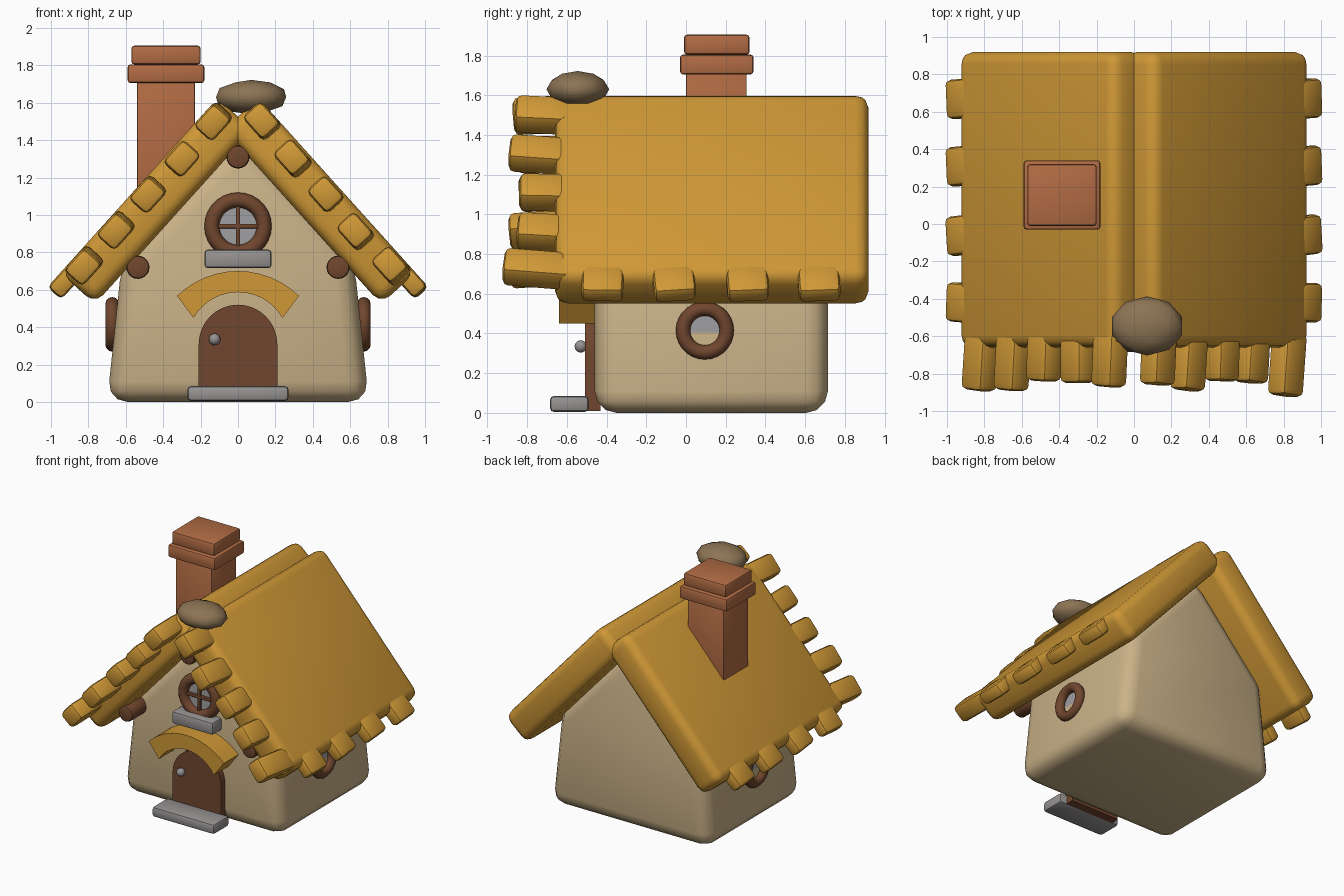
import bpy, bmesh, math, random
from mathutils import Matrix, Vector

if "Cube" in bpy.data.objects:
    bpy.data.objects.remove(bpy.data.objects["Cube"])

random.seed(4)
SLOPE = math.radians(48)


def material(name, r, g, b):
    lin = [((c / 255 + 0.055) / 1.055) ** 2.4 for c in (r, g, b)]
    m = bpy.data.materials.new(name)
    m.diffuse_color = (*lin, 1)
    m.use_nodes = True
    m.node_tree.nodes["Principled BSDF"].inputs["Base Color"].default_value = m.diffuse_color
    return m


THATCH = material("golden roof", 207, 152, 54)
PLASTER = material("cream plaster", 202, 178, 136)
WOOD = material("brown wood", 112, 70, 46)
BRICK = material("chimney brick", 178, 108, 68)
STONE = material("grey stone", 150, 147, 146)
BOULDER = material("ridge stone", 140, 116, 84)
GLASS = material("window glass", 160, 160, 162)


def finish(bm, name, mat, matrix=None, bevel=0, segs=3, angle=40):
    """Bevel, place and smooth a bmesh, then turn it into an object."""
    if bevel:
        bmesh.ops.bevel(bm, geom=bm.edges[:], offset=bevel, segments=segs,
                        profile=0.5, affect='EDGES', clamp_overlap=True)
    bmesh.ops.recalc_face_normals(bm, faces=bm.faces[:])
    if matrix:
        bm.transform(matrix)
    me = bpy.data.meshes.new(name)
    bm.to_mesh(me)
    bm.free()
    ob = bpy.data.objects.new(name, me)
    bpy.context.collection.objects.link(ob)
    me.materials.append(mat)
    bpy.ops.object.select_all(action='DESELECT')
    ob.select_set(True)
    bpy.context.view_layer.objects.active = ob
    bpy.ops.object.shade_smooth_by_angle(angle=math.radians(angle))
    return ob


def box(name, mat, center, size, rot=None, bevel=0.02, segs=3):
    bm = bmesh.new()
    bmesh.ops.create_cube(bm, size=1)
    bm.transform(Matrix.Diagonal((*size, 1)))
    m = Matrix.Translation(center) @ (rot or Matrix())
    return finish(bm, name, mat, m, bevel, segs)


def span(name, mat, x, y, z, bevel=0.015):
    """Box from its limits on each axis."""
    c = [sum(r) / 2 for r in (x, y, z)]
    return box(name, mat, c, [r[1] - r[0] for r in (x, y, z)], None, bevel, 2)


def extrude(name, mat, pts, y0, y1, bevel=0, segs=3):
    """Extrude an x-z profile along y."""
    bm = bmesh.new()
    f = bm.faces.new([bm.verts.new((x, y0, z)) for x, z in pts])
    ext = bmesh.ops.extrude_face_region(bm, geom=[f])
    vs = [v for v in ext['geom'] if isinstance(v, bmesh.types.BMVert)]
    bmesh.ops.translate(bm, verts=vs, vec=(0, y1 - y0, 0))
    return finish(bm, name, mat, None, bevel, segs)


def cylinder(name, mat, center, radius, depth, axis, bevel=0):
    bm = bmesh.new()
    bmesh.ops.create_cone(bm, cap_ends=True, segments=20, radius1=radius, radius2=radius, depth=depth)
    if bevel:
        rim = [e for e in bm.edges if abs(e.verts[0].co.z - e.verts[1].co.z) < 1e-5]
        bmesh.ops.bevel(bm, geom=rim, offset=bevel, segments=2, profile=0.5, affect='EDGES')
    q = Vector((0, 0, 1)).rotation_difference(Vector(axis)).to_matrix().to_4x4()
    return finish(bm, name, mat, Matrix.Translation(center) @ q)


def ring(name, mat, center, major, minor, axis):
    bm = bmesh.new()
    n, k = 28, 12
    rows = []
    for i in range(n):
        a = 2 * math.pi * i / n
        row = []
        for j in range(k):
            b = 2 * math.pi * j / k
            r = major + minor * math.cos(b)
            row.append(bm.verts.new((r * math.cos(a), r * math.sin(a), minor * math.sin(b))))
        rows.append(row)
    for i in range(n):
        for j in range(k):
            i2, j2 = (i + 1) % n, (j + 1) % k
            bm.faces.new((rows[i][j], rows[i2][j], rows[i2][j2], rows[i][j2]))
    q = Vector((0, 0, 1)).rotation_difference(Vector(axis)).to_matrix().to_4x4()
    return finish(bm, name, mat, Matrix.Translation(center) @ q)


# House body: tapered gable profile with soft corners
extrude("walls", PLASTER,
        [(-0.70, 0), (0.70, 0), (0.62, 0.76), (0, 1.43), (-0.62, 0.76)], -0.46, 0.715, 0.11)

# Roof slabs, end shingles and eave shingles on both sides
gable = {1: [(0.13, 1.5, -0.86), (0.295, 1.3, -0.89), (0.47, 1.11, -0.84), (0.63, 0.91, -0.85), (0.82, 0.725, -0.92)],
         -1: [(0.13, 1.5, -0.87), (0.30, 1.3, -0.85), (0.48, 1.11, -0.84), (0.65, 0.92, -0.89), (0.82, 0.73, -0.89)]}
for s, side in ((1, "right"), (-1, "left")):
    tilt = Matrix.Rotation(s * SLOPE, 4, 'Y')
    box(f"roof_{side}", THATCH, (s * 0.437, 0.13, 1.074), (1.256, 1.58, 0.25), tilt, 0.065)
    for i, (x, z, end) in enumerate(gable[s]):
        yaw = Matrix.Rotation(random.uniform(-0.12, 0.12), 4, 'Z')
        box(f"gable_shingle_{side}_{i}", THATCH, (s * x, (end - 0.58) / 2, z),
            (0.165, -0.58 - end, 0.135), tilt @ yaw, 0.03, 2)
    for i, y in enumerate((-0.42, -0.06, 0.31, 0.67)):
        yaw = Matrix.Rotation(random.uniform(-0.1, 0.1), 4, 'Z')
        box(f"eave_shingle_{side}_{i}", THATCH, (s * 0.918, y, 0.652),
            (0.18, 0.21, 0.10), tilt @ yaw, 0.028, 2)

# Stone resting on the ridge
bm = bmesh.new()
bmesh.ops.create_icosphere(bm, subdivisions=2, radius=1)
finish(bm, "ridge_stone", BOULDER,
       Matrix.Translation((0.07, -0.545, 1.63)) @ Matrix.Diagonal((0.197, 0.158, 0.092, 1)))

# Chimney
span("chimney_shaft", BRICK, (-0.54, -0.23), (0, 0.305), (1.0, 1.73), 0.005)
span("chimney_band", BRICK, (-0.59, -0.18), (-0.03, 0.34), (1.705, 1.805))
span("chimney_cap", BRICK, (-0.57, -0.20), (-0.01, 0.32), (1.805, 1.905))

# Roof beam ends
for name, x, z in (("top", 0, 1.31), ("right", 0.535, 0.72), ("left", -0.535, 0.72)):
    cylinder(f"beam_{name}", WOOD, (x, -0.51, z), 0.062, 0.25, (0, 1, 0), 0.015)

# Front round window with cross bars and sill
ring("front_window_frame", WOOD, (0, -0.47, 0.94), 0.14, 0.04, (0, 1, 0))
cylinder("front_window_glass", GLASS, (0, -0.463, 0.94), 0.13, 0.009, (0, 1, 0))
span("window_bar_upright", WOOD, (-0.012, 0.012), (-0.49, -0.46), (0.82, 1.06), 0.004)
span("window_bar_cross", WOOD, (-0.12, 0.12), (-0.49, -0.46), (0.928, 0.952), 0.004)
span("window_sill", STONE, (-0.18, 0.18), (-0.57, -0.43), (0.715, 0.815), 0.02)

# Side round windows
for s, side in ((1, "right"), (-1, "left")):
    ring(f"side_window_frame_{side}", WOOD, (s * 0.673, 0.095, 0.415), 0.11, 0.036, (1, 0, 0))
    cylinder(f"side_window_glass_{side}", GLASS, (s * 0.653, 0.095, 0.415), 0.10, 0.009, (1, 0, 0))

# Arched door, knob and step
arc = [(0.21 * math.cos(math.pi * i / 16), 0.31 + 0.21 * math.sin(math.pi * i / 16)) for i in range(17)]
extrude("door", WOOD, [(-0.21, 0.01), (0.21, 0.01)] + arc, -0.51, -0.43)
bm = bmesh.new()
bmesh.ops.create_uvsphere(bm, u_segments=16, v_segments=10, radius=0.031)
finish(bm, "door_knob", STONE, Matrix.Translation((-0.125, -0.53, 0.335)))
span("door_step", STONE, (-0.27, 0.27), (-0.685, -0.49), (0.005, 0.085), 0.02)

# Curved canopy above the door
N = 12
outer, inner = [], []
for i in range(N + 1):
    t = 2 * i / N - 1
    a, b = t * math.radians(44.4), t * math.radians(60)
    outer.append((0.466 * math.sin(a), 0.234 + 0.466 * math.cos(a)))
    inner.append((0.275 * math.sin(b), 0.312 + 0.275 * math.cos(b)))
extrude("door_canopy", THATCH, outer + inner[::-1], -0.64, -0.43)
